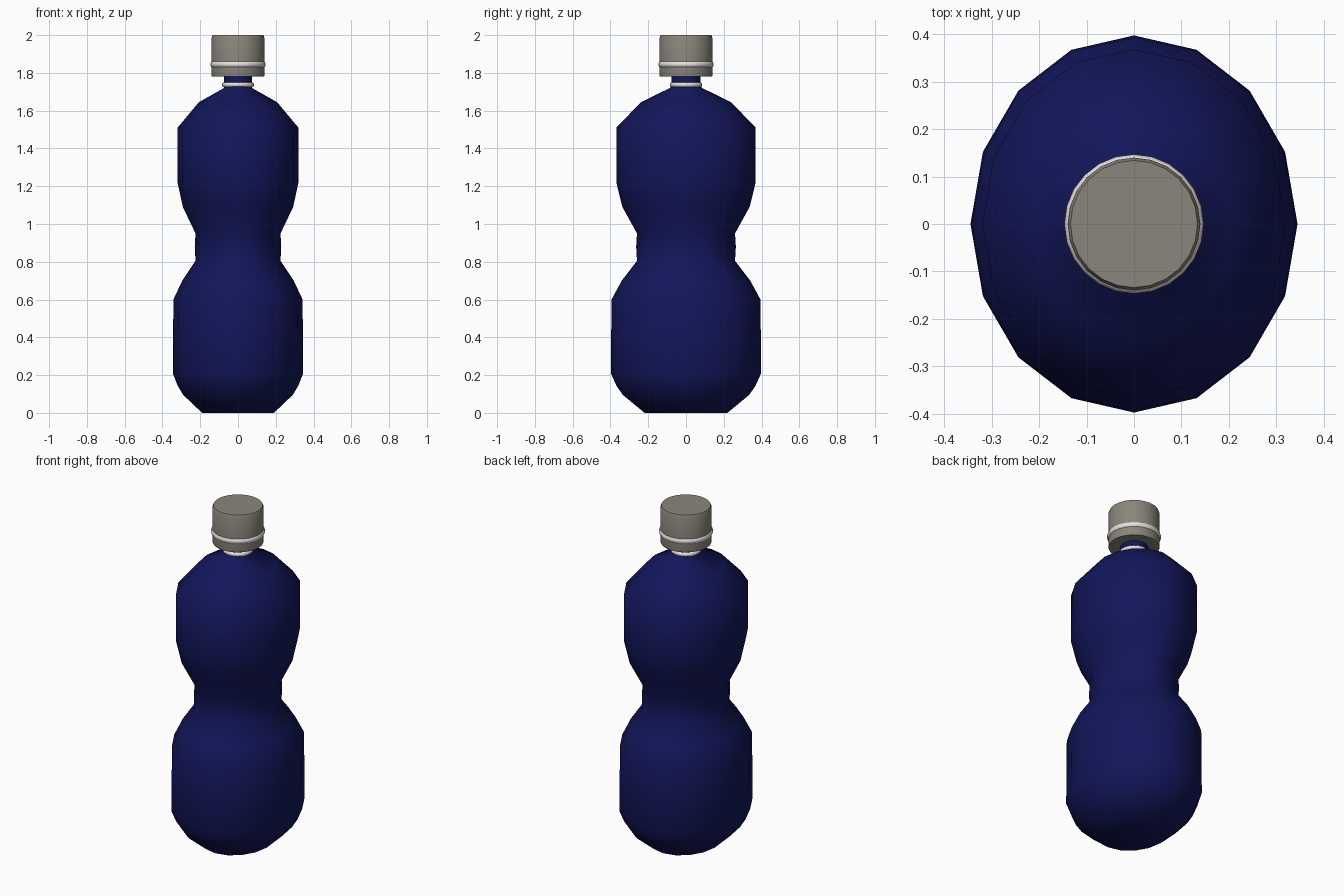
import bpy, bmesh, math

if "Cube" in bpy.data.objects:
    bpy.data.objects.remove(bpy.data.objects["Cube"])


def material(name, rgb):
    m = bpy.data.materials.new(name)
    m.diffuse_color = (*rgb, 1)
    m.use_nodes = True
    m.node_tree.nodes["Principled BSDF"].inputs["Base Color"].default_value = m.diffuse_color
    return m


def finish(obj, mat, angle):
    obj.data.materials.append(mat)
    bpy.ops.object.select_all(action='DESELECT')
    obj.select_set(True)
    bpy.context.view_layer.objects.active = obj
    bpy.ops.object.shade_smooth_by_angle(angle=math.radians(angle))


def lathe(name, profile, sides, mat, angle):
    """Closed solid from (x radius, y radius, z) rings."""
    bm = bmesh.new()
    rings = []
    for rx, ry, z in profile:
        rings.append([bm.verts.new((rx * math.cos(2 * math.pi * k / sides),
                                    ry * math.sin(2 * math.pi * k / sides), z))
                      for k in range(sides)])
    for a, b in zip(rings, rings[1:]):
        for k in range(sides):
            n = (k + 1) % sides
            bm.faces.new((a[k], a[n], b[n], b[k]))
    bm.faces.new(rings[0][::-1])
    bm.faces.new(rings[-1])
    mesh = bpy.data.meshes.new(name)
    bm.to_mesh(mesh)
    bm.free()
    obj = bpy.data.objects.new(name, mesh)
    bpy.context.collection.objects.link(obj)
    finish(obj, mat, angle)


def ring(name, major, minor, z, mat):
    bpy.ops.mesh.primitive_torus_add(major_segments=24, minor_segments=10,
                                     major_radius=major, minor_radius=minor,
                                     location=(0, 0, z))
    obj = bpy.context.object
    obj.name = name
    finish(obj, mat, 60)


navy = material("navy", (0.006, 0.008, 0.1))
grey = material("warm_grey", (0.25, 0.24, 0.2))
white = material("off_white", (0.8, 0.74, 0.74))

# Bottle body: oval section with a pinched waist, slightly deeper than wide
body = [(0.19, 0), (0.29, 0.095), (0.32, 0.145), (0.345, 0.21), (0.342, 0.6),
        (0.295, 0.7), (0.225, 0.805), (0.229, 0.88), (0.225, 0.95),
        (0.292, 1.09), (0.32, 1.22), (0.32, 1.51), (0.207, 1.645), (0.074, 1.72)]
profile = [(r, r * 1.153, z) for r, z in body]
profile += [(0.074, 0.077, 1.735), (0.074, 0.077, 1.80)]
lathe("bottle_body", profile, 16, navy, 60)

# Collar ring around the neck
ring("neck_collar", 0.072, 0.0135, 1.737, white)

# Screw cap and its band
cap = [(0.138, 1.78), (0.14, 1.79), (0.14, 1.985), (0.134, 2.0)]
lathe("screw_cap", [(r, r, z) for r, z in cap], 24, grey, 50)
ring("cap_band", 0.127, 0.02, 1.845, white)
